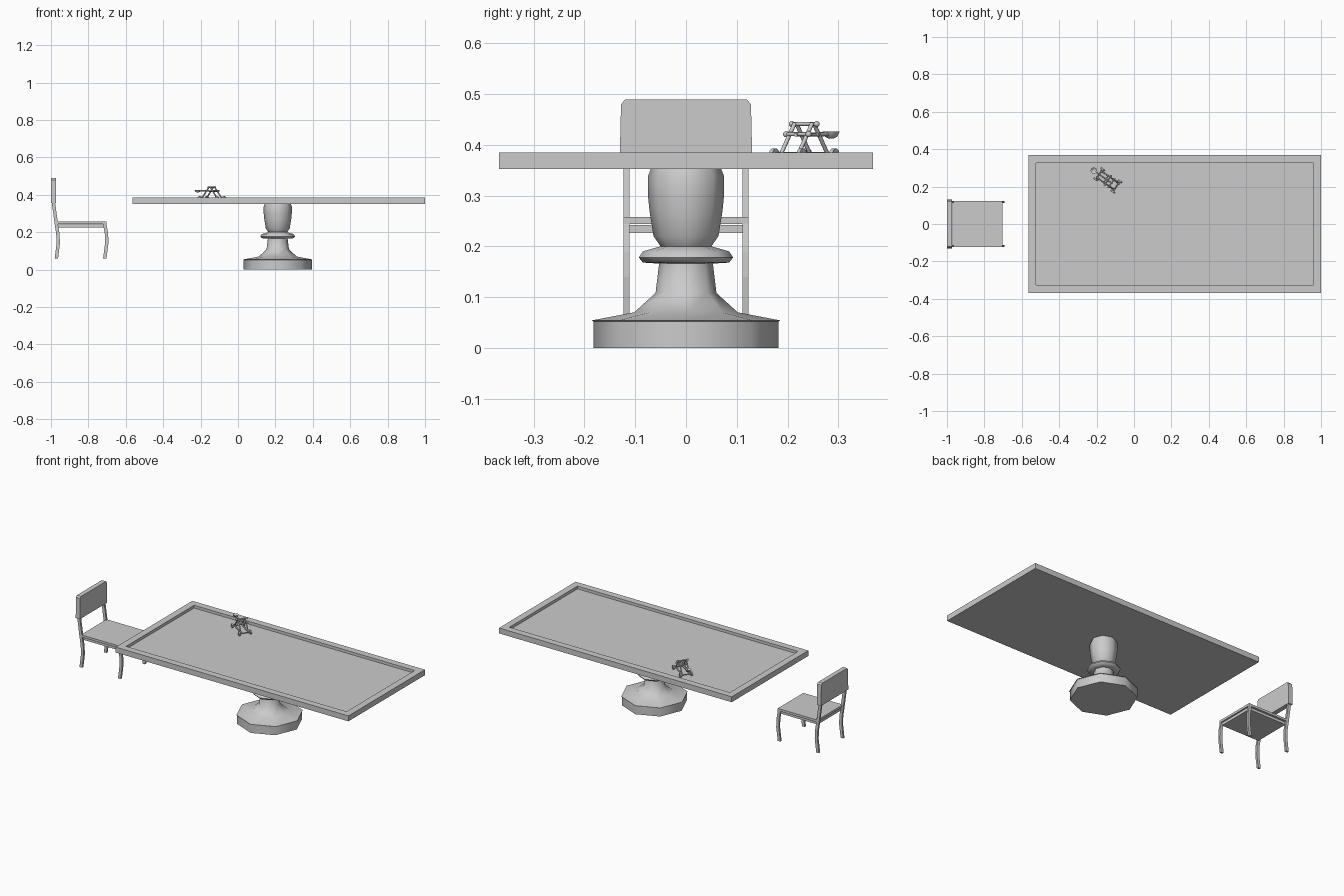
import bpy, bmesh, math
from mathutils import Vector, Matrix

if "Cube" in bpy.data.objects:
    bpy.data.objects.remove(bpy.data.objects["Cube"])


def finish(name, bm, smooth=None):
    bmesh.ops.recalc_face_normals(bm, faces=bm.faces)
    me = bpy.data.meshes.new(name)
    bm.to_mesh(me)
    bm.free()
    ob = bpy.data.objects.new(name, me)
    bpy.context.collection.objects.link(ob)
    if smooth:
        bpy.ops.object.select_all(action='DESELECT')
        ob.select_set(True)
        bpy.context.view_layer.objects.active = ob
        bpy.ops.object.shade_smooth_by_angle(angle=math.radians(smooth))
    return ob


def box(name, x0, x1, y0, y1, z0, z1):
    bm = bmesh.new()
    m = Matrix.Translation(((x0 + x1) / 2, (y0 + y1) / 2, (z0 + z1) / 2))
    bmesh.ops.create_cube(bm, size=1, matrix=m @ Matrix.Diagonal((x1 - x0, y1 - y0, z1 - z0, 1)))
    return finish(name, bm)


def prism(name, pts, axis, a, b):
    """Extrude a 2D outline along x (points are y,z) or along y (points are x,z)."""
    bm = bmesh.new()
    vs = [bm.verts.new((a, p, q) if axis == 'x' else (p, a, q)) for p, q in pts]
    f = bm.faces.new(vs)
    r = bmesh.ops.extrude_face_region(bm, geom=[f])
    d = (b - a, 0, 0) if axis == 'x' else (0, b - a, 0)
    bmesh.ops.translate(bm, vec=d, verts=[v for v in r['geom'] if isinstance(v, bmesh.types.BMVert)])
    return finish(name, bm)


def lathe(name, profile, sides, loc, smooth):
    bm = bmesh.new()
    rings = [[bm.verts.new((loc[0] + r * math.cos(2 * math.pi * i / sides),
                            loc[1] + r * math.sin(2 * math.pi * i / sides), loc[2] + z))
              for i in range(sides)] for r, z in profile]
    for lo, hi in zip(rings, rings[1:]):
        for i in range(sides):
            j = (i + 1) % sides
            bm.faces.new((lo[i], lo[j], hi[j], hi[i]))
    bm.faces.new(rings[0])
    bm.faces.new(rings[-1])
    return finish(name, bm, smooth)


# Table top with a sunken playing surface
bm = bmesh.new()
bmesh.ops.create_cube(bm, size=1, matrix=Matrix.Translation((0.2175, 0, 0.3685)) @ Matrix.Diagonal((1.565, 0.736, 0.033, 1)))
bm.normal_update()
top = [f for f in bm.faces if f.normal.z > 0.9]
bmesh.ops.inset_region(bm, faces=top, thickness=0.058)
r = bmesh.ops.extrude_face_region(bm, geom=top)
bmesh.ops.translate(bm, vec=(0, 0, -0.017), verts=[v for v in r['geom'] if isinstance(v, bmesh.types.BMVert)])
bmesh.ops.delete(bm, geom=top, context='FACES')
finish("table_top", bm)

# Turned eight-sided pedestal
lathe("pedestal", [(0.182, 0), (0.182, 0.052), (0.186, 0.054), (0.102, 0.07), (0.06, 0.108),
                   (0.053, 0.166), (0.085, 0.168), (0.093, 0.178), (0.085, 0.19), (0.05, 0.2),
                   (0.064, 0.22), (0.072, 0.27), (0.075, 0.3), (0.075, 0.338), (0.069, 0.353)],
      8, (0.2125, 0, 0), 50)

# Chair seat, apron and back
box("chair_apron", -0.965, -0.71, -0.113, 0.113, 0.226, 0.242)
box("chair_seat", -0.97, -0.703, -0.123, 0.123, 0.244, 0.258)
prism("chair_back", [(-0.131, 0.355), (0.131, 0.355), (0.128, 0.48), (0.12, 0.489),
                     (-0.12, 0.489), (-0.128, 0.48)], 'x', -1.0, -0.972)

# Chair legs and back posts, mirrored left and right
front = [(-0.713, 0.248), (-0.703, 0.19), (-0.702, 0.14), (-0.712, 0.06)]
rear = [(-0.987, 0.36), (-0.972, 0.25), (-0.963, 0.19), (-0.961, 0.14), (-0.971, 0.06)]
for side, y in (("left", -0.117), ("right", 0.117)):
    for part, path in (("front_leg", front), ("back_leg", rear)):
        outline = [(x - 0.009, z) for x, z in path] + [(x + 0.009, z) for x, z in reversed(path)]
        prism(f"{part}_{side}", outline, 'y', y - 0.006, y + 0.006)

# Toy catapult: u runs toward its front, v across it
ang = math.radians(-35)
U, V = Vector((math.cos(ang), math.sin(ang), 0)), Vector((-math.sin(ang), math.cos(ang), 0))
C = Vector((-0.14, 0.233, 0))


def at(u, v, z):
    return C + U * u + V * v + Vector((0, 0, z))


def rod(name, p, q, r, sides=8):
    d = q - p
    bm = bmesh.new()
    m = Matrix.Translation((p + q) / 2) @ d.to_track_quat('Z', 'Y').to_matrix().to_4x4()
    bmesh.ops.create_cone(bm, cap_ends=True, segments=sides, radius1=r, radius2=r, depth=d.length, matrix=m)
    return finish(name, bm, 50)


def knob(name, p, r):
    bm = bmesh.new()
    bmesh.ops.create_uvsphere(bm, u_segments=8, v_segments=6, radius=r, matrix=Matrix.Translation(p))
    return finish(name, bm, 60)


# Side frames with legs, rail, brace and wheels
for side, s in (("left", 1), ("right", -1)):
    v = 0.021 * s
    rod(f"rail_{side}", at(-0.062, v, 0.382), at(0.062, v, 0.382), 0.004)
    for end, e in (("front", 1), ("back", -1)):
        rod(f"frame_leg_{end}_{side}", at(0.05 * e, v, 0.382), at(0.003 * e, v, 0.442), 0.004)
        rod(f"wheel_{end}_{side}", at(0.056 * e, 0.029 * s, 0.3805), at(0.056 * e, 0.037 * s, 0.3805), 0.0125, 14)
    rod(f"brace_{side}", at(-0.014, v, 0.42), at(0.026, v, 0.42), 0.003)
    knob(f"top_knob_{side}", at(0, 0.03 * s, 0.441), 0.006)
    knob(f"stop_knob_{side}", at(0.024, 0.027 * s, 0.421), 0.006)

# Axles and cross bars
for name, u, z, w, r in (("front_axle", 0.056, 0.3805, 0.038, 0.003), ("back_axle", -0.056, 0.3805, 0.038, 0.003),
                         ("top_bar", 0, 0.441, 0.03, 0.004), ("stop_bar", 0.024, 0.421, 0.027, 0.004),
                         ("pivot_bar", -0.012, 0.42, 0.027, 0.0035)):
    rod(name, at(u, -w, z), at(u, w, z), r)

# Throwing arm with hollow cup
rod("throwing_arm", at(0.03, 0, 0.42), at(-0.08, 0, 0.421), 0.004)
lathe("cup", [(0.004, 0.0), (0.012, 0.004), (0.017, 0.014), (0.015, 0.014), (0.01, 0.006), (0.003, 0.003)],
      12, at(-0.092, 0, 0.412), 60)
